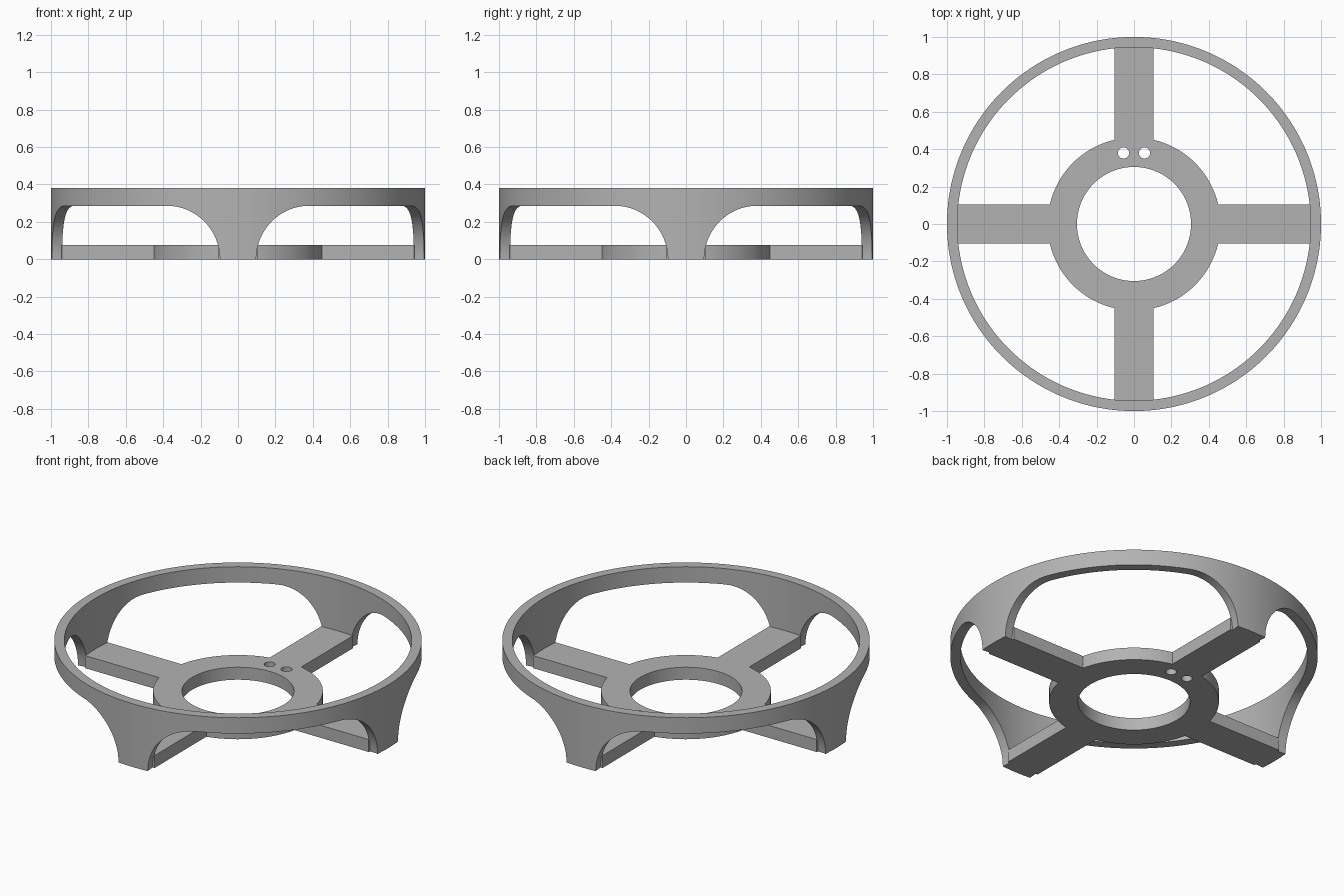
import bpy
import bmesh
from math import sin, cos, pi, sqrt, asin, atan2

cube = bpy.data.objects.get("Cube")
if cube:
    bpy.data.objects.remove(cube, do_unlink=True)

RIM_OUT, RIM_IN, HEIGHT = 1.0, 0.945, 0.38
LEG, CORNER = 0.097, 0.285          # leg half width, window corner radius
HUB_OUT, HUB_IN, PLATE = 0.462, 0.305, 0.075
ARM = 0.105                         # arm half width

grey = bpy.data.materials.new("plain grey")
grey.use_nodes = True
colour = (0.45, 0.45, 0.45, 1)
grey.diffuse_color = colour
grey.node_tree.nodes["Principled BSDF"].inputs["Base Color"].default_value = colour


def finish(obj):
    obj.data.materials.clear()
    obj.data.materials.append(grey)
    bpy.ops.object.select_all(action="DESELECT")
    obj.select_set(True)
    bpy.context.view_layer.objects.active = obj
    bpy.ops.object.shade_smooth_by_angle(angle=pi / 6)


def arc(radius, start, end, steps, cx=0, cy=0):
    angles = [start + (end - start) * i / steps for i in range(steps + 1)]
    return [(cx + radius * cos(a), cy + radius * sin(a)) for a in angles]


# Rim with four legs: a curved wall whose lower edge follows rounded windows
half = [(LEG * i / 4, 0) for i in range(5)]
for i in range(1, 17):
    t = pi / 2 * i / 16
    half.append((LEG + CORNER * (1 - cos(t)), CORNER * sin(t)))
last = half[-1][0]
half += [(last + (pi / 4 - last) * i / 12, CORNER) for i in range(1, 13)]
quarter = [(-a, z) for a, z in reversed(half[1:])] + half[:-1]
columns = [(a + q * pi / 2, z) for q in range(4) for a, z in quarter]

bm = bmesh.new()
rings = []
for a, z in columns:
    section = ((RIM_OUT, z), (RIM_OUT, HEIGHT), (RIM_IN, HEIGHT), (RIM_IN, z))
    rings.append([bm.verts.new((r * cos(a), r * sin(a), h)) for r, h in section])
for i, ring in enumerate(rings):
    nxt = rings[(i + 1) % len(rings)]
    for k in range(4):
        j = (k + 1) % 4
        bm.faces.new((ring[k], nxt[k], nxt[j], ring[j]))
bmesh.ops.recalc_face_normals(bm, faces=bm.faces)
mesh = bpy.data.meshes.new("rim_and_legs")
bm.to_mesh(mesh)
bm.free()
rim = bpy.data.objects.new("rim_and_legs", mesh)
bpy.context.collection.objects.link(rim)
finish(rim)

# Hub plate with four arms: one flat outline with a centre hole and two small holes
tip = asin(ARM / RIM_IN)
root = asin(ARM / HUB_OUT)
outline = []
for q in range(4):
    a = q * pi / 2
    outline += arc(RIM_IN + 0.003, a - tip, a + tip, 8)
    outline += arc(HUB_OUT, a + root, a + pi / 2 - root, 24)
loops = [outline, arc(HUB_IN, 0, 2 * pi, 96)[:-1]]
loops += [arc(0.03, 0, 2 * pi, 32, side * 0.056, 0.38)[:-1] for side in (-1, 1)]

curve = bpy.data.curves.new("hub_and_arms", "CURVE")
curve.dimensions = "2D"
curve.fill_mode = "BOTH"
curve.extrude = PLATE / 2
for loop in loops:
    spline = curve.splines.new("POLY")
    spline.points.add(len(loop) - 1)
    for point, (x, y) in zip(spline.points, loop):
        point.co = (x, y, 0, 1)
    spline.use_cyclic_u = True
hub = bpy.data.objects.new("hub_and_arms", curve)
bpy.context.collection.objects.link(hub)
bpy.ops.object.select_all(action="DESELECT")
hub.select_set(True)
bpy.context.view_layer.objects.active = hub
bpy.ops.object.convert(target="MESH")
hub = bpy.context.view_layer.objects.active

bm = bmesh.new()
bm.from_mesh(hub.data)
bmesh.ops.remove_doubles(bm, verts=bm.verts, dist=0.0001)
bmesh.ops.translate(bm, verts=bm.verts, vec=(0, 0, PLATE / 2))
bmesh.ops.recalc_face_normals(bm, faces=bm.faces)
bm.to_mesh(hub.data)
bm.free()
finish(hub)
